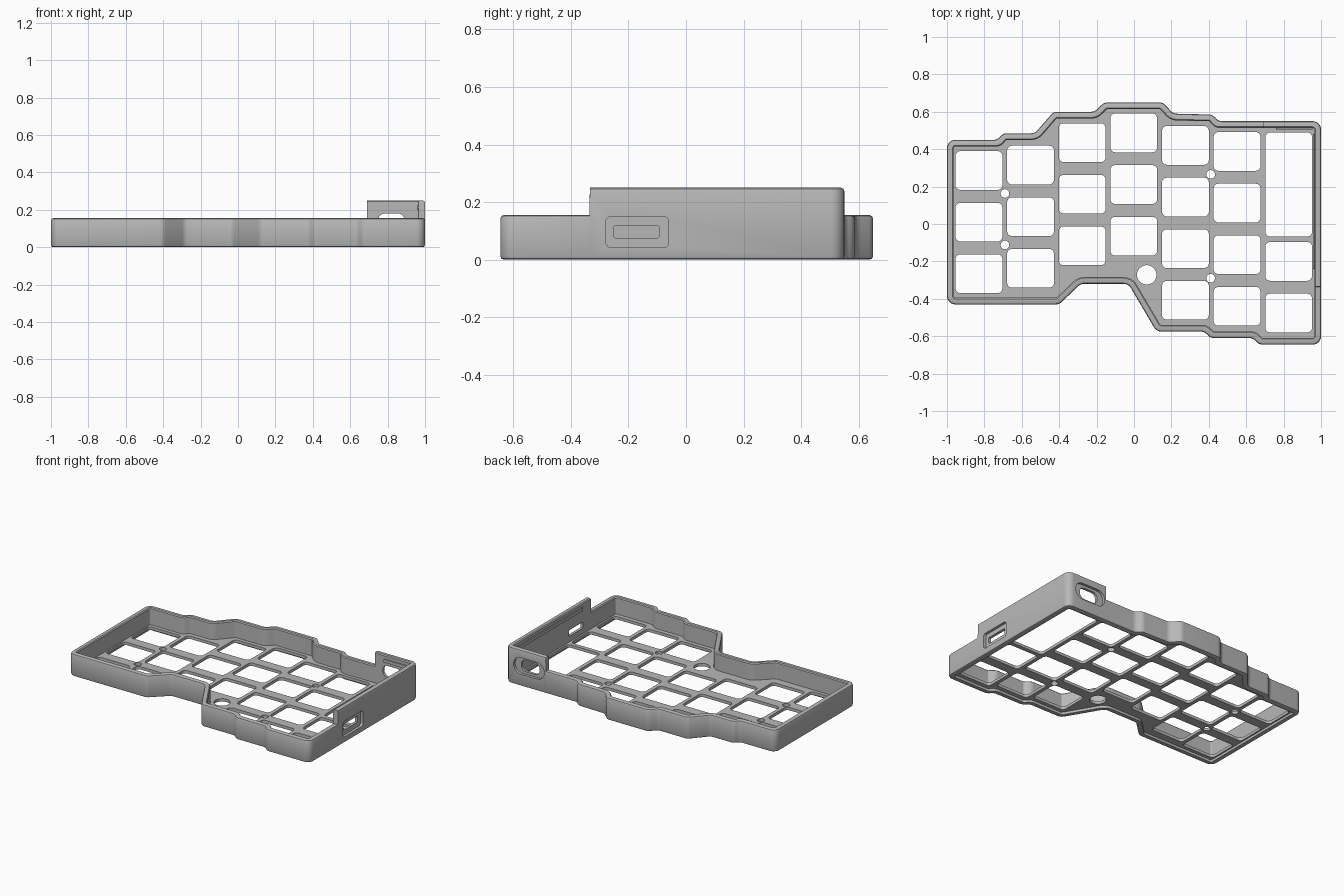
import bpy, bmesh, math
from mathutils import Vector

if "Cube" in bpy.data.objects:
    bpy.data.objects.remove(bpy.data.objects["Cube"])

LOW, TALL, WALL = 0.155, 0.25, 0.036
STEP_X, STEP_Y = 0.69, -0.335

grey = bpy.data.materials.new("case grey")
grey.use_nodes = True
grey.diffuse_color = (0.48, 0.48, 0.48, 1)
grey.node_tree.nodes["Principled BSDF"].inputs["Base Color"].default_value = grey.diffuse_color

# Case outline, clockwise; two points on straight edges mark the height steps
OUTLINE = [Vector(p) for p in (
    (-1, .45), (-.73, .45), (-.70, .485), (-.53, .485), (-.43, .6), (-.21, .6),
    (-.16, .65), (.155, .65), (.21, .59), (.42, .585), (.45, .55), (STEP_X, .55),
    (1, .55), (1, STEP_Y), (1, -.645), (.67, -.645), (.635, -.61), (.41, -.61),
    (.375, -.575), (.12, -.575), (-.03, -.32), (-.285, -.32), (-.4, -.43), (-1, -.43))]


def rounded(points, radius, inset=0.0, steps=6):
    """Clockwise polygon moved inward by inset, with true arcs at its corners."""
    n = len(points)
    moved = []
    for i, p in enumerate(points):
        a = (p - points[i - 1]).normalized()
        b = (points[(i + 1) % n] - p).normalized()
        na, nb = Vector((a.y, -a.x)), Vector((b.y, -b.x))
        moved.append(p + (na + nb) * inset / (1 + na.dot(nb)))
    result = []
    for i, p in enumerate(moved):
        back, ahead = moved[i - 1] - p, moved[(i + 1) % n] - p
        a, b = -back.normalized(), ahead.normalized()
        cross = a.x * b.y - a.y * b.x
        turn = math.acos(max(-1, min(1, a.dot(b))))
        if turn < 0.005:
            result += [p - a * 0.001, p + b * 0.001]
            continue
        r = max(radius - inset, 0.004) if cross < 0 else radius + inset
        t = min(r * math.tan(turn / 2), 0.48 * back.length, 0.48 * ahead.length)
        w = math.cos(turn / 2)
        start, end = p - a * t, p + b * t
        for k in range(steps + 1):
            s = k / steps
            u, v, q = (1 - s) ** 2, 2 * s * (1 - s) * w, s * s
            result.append((start * u + p * v + end * q) / (u + v + q))
    return result


def rectangle(cx, cy, width, height, radius):
    x, y = width / 2, height / 2
    corners = [Vector((cx + i * x, cy + j * y)) for i, j in ((-1, 1), (1, 1), (1, -1), (-1, -1))]
    return rounded(corners, radius)


def circle(cx, cy, r, n=32):
    return [Vector((cx + r * math.cos(-math.tau * k / n), cy + r * math.sin(-math.tau * k / n)))
            for k in range(n)]


def mesh_object(name, bm):
    bmesh.ops.recalc_face_normals(bm, faces=bm.faces)
    mesh = bpy.data.meshes.new(name)
    bm.to_mesh(mesh)
    bm.free()
    obj = bpy.data.objects.new(name, mesh)
    bpy.context.collection.objects.link(obj)
    mesh.materials.append(grey)
    return obj


def prism(name, shape, place, low, high):
    """Extrude a 2D shape from low to high; place maps (u, v, depth) to 3D."""
    bm = bmesh.new()
    ends = [[bm.verts.new(place(p.x, p.y, d)) for p in shape] for d in (low, high)]
    for end in ends:
        bm.faces.new(end)
    for i in range(len(shape)):
        bm.faces.new((ends[0][i - 1], ends[0][i], ends[1][i], ends[1][i - 1]))
    return mesh_object(name, bm)


def finish(obj):
    bpy.ops.object.select_all(action='DESELECT')
    obj.select_set(True)
    bpy.context.view_layer.objects.active = obj
    bpy.ops.object.convert(target='MESH')
    bpy.ops.object.shade_smooth_by_angle(angle=math.radians(32))


# Perimeter wall: section swept round the outline (inset, height, measured from top)
SECTION = [(.012, 0, False), (.0035, .0035, False), (0, .012, False),
           (0, -.012, True), (.0035, -.0035, True), (.012, 0, True),
           (WALL - .006, 0, True), (WALL, -.006, True), (WALL, 0, False)]
bm = bmesh.new()
rings = []
for inset, z, from_top in SECTION:
    ring = []
    for p in rounded(OUTLINE, 0.045, inset):
        top = TALL if p.x > STEP_X and p.y > STEP_Y else LOW
        ring.append(bm.verts.new((p.x, p.y, z + top * from_top)))
    rings.append(ring)
for j in range(len(rings)):
    lower, upper = rings[j - 1], rings[j]
    for i in range(len(lower)):
        bm.faces.new((lower[i - 1], lower[i], upper[i], upper[i - 1]))
wall = mesh_object("perimeter_wall", bm)

# Recessed ports through the back and right walls
def back(u, v, d):
    return (u, d, v)

def side(u, v, d):
    return (d, u, v)

cutters = [
    prism("back_port_recess", rectangle(.82, .14, .235, .115, .057), back, .532, .7),
    prism("back_port_hole", rectangle(.82, .14, .14, .08, .035), back, .45, .69),
    prism("side_port_recess", rectangle(-.169, .096, .218, .108, .018), side, .982, 1.1),
    prism("side_port_hole", rectangle(-.172, .097, .155, .042, .003), side, .9, 1.09)]
for cutter in cutters:
    cut = wall.modifiers.new(cutter.name, 'BOOLEAN')
    cut.operation, cut.solver, cut.object = 'DIFFERENCE', 'EXACT', cutter
finish(wall)
for cutter in cutters:
    bpy.data.objects.remove(cutter)

# Key plate: one filled outline with rounded key openings and screw holes
PITCH, KEY_W, KEY_H = 0.276, 0.25, 0.207
COLUMNS = [(.286, 3), (.315, 3), (.435, 3), (.487, 3), (.42, 4), (.388, 4), (-.2, 2)]
shapes = [rounded(OUTLINE, 0.045, 0.02)]
for c, (top_row, count) in enumerate(COLUMNS):
    for row in range(count):
        shapes.append(rectangle(-.829 + c * PITCH, top_row - row * PITCH, KEY_W, KEY_H, .025))
shapes.append(rectangle(-.829 + 6 * PITCH, .211, KEY_W, .557, .025))
for x, y in ((-.69, .163), (-.69, -.112), (.41, .265), (.41, -.29)):
    shapes.append(circle(x, y, .023))
shapes.append(circle(.068, -.272, .052))

curve = bpy.data.curves.new("key_plate", 'CURVE')
curve.dimensions, curve.fill_mode, curve.extrude = '2D', 'BOTH', 0.01
for shape in shapes:
    spline = curve.splines.new('POLY')
    spline.points.add(len(shape) - 1)
    for point, p in zip(spline.points, shape):
        point.co = (p.x, p.y, 0, 1)
    spline.use_cyclic_u = True
curve.materials.append(grey)
plate = bpy.data.objects.new("key_plate", curve)
plate.location.z = 0.027
bpy.context.collection.objects.link(plate)
finish(plate)

# Snap ridges inside the tall walls
prism("back_snap_ridge", rectangle(.858, .212, .195, .022, .004), back, .506, .525)
prism("side_snap_ridge", rectangle(.12, .212, .72, .022, .004), side, .957, .975)
